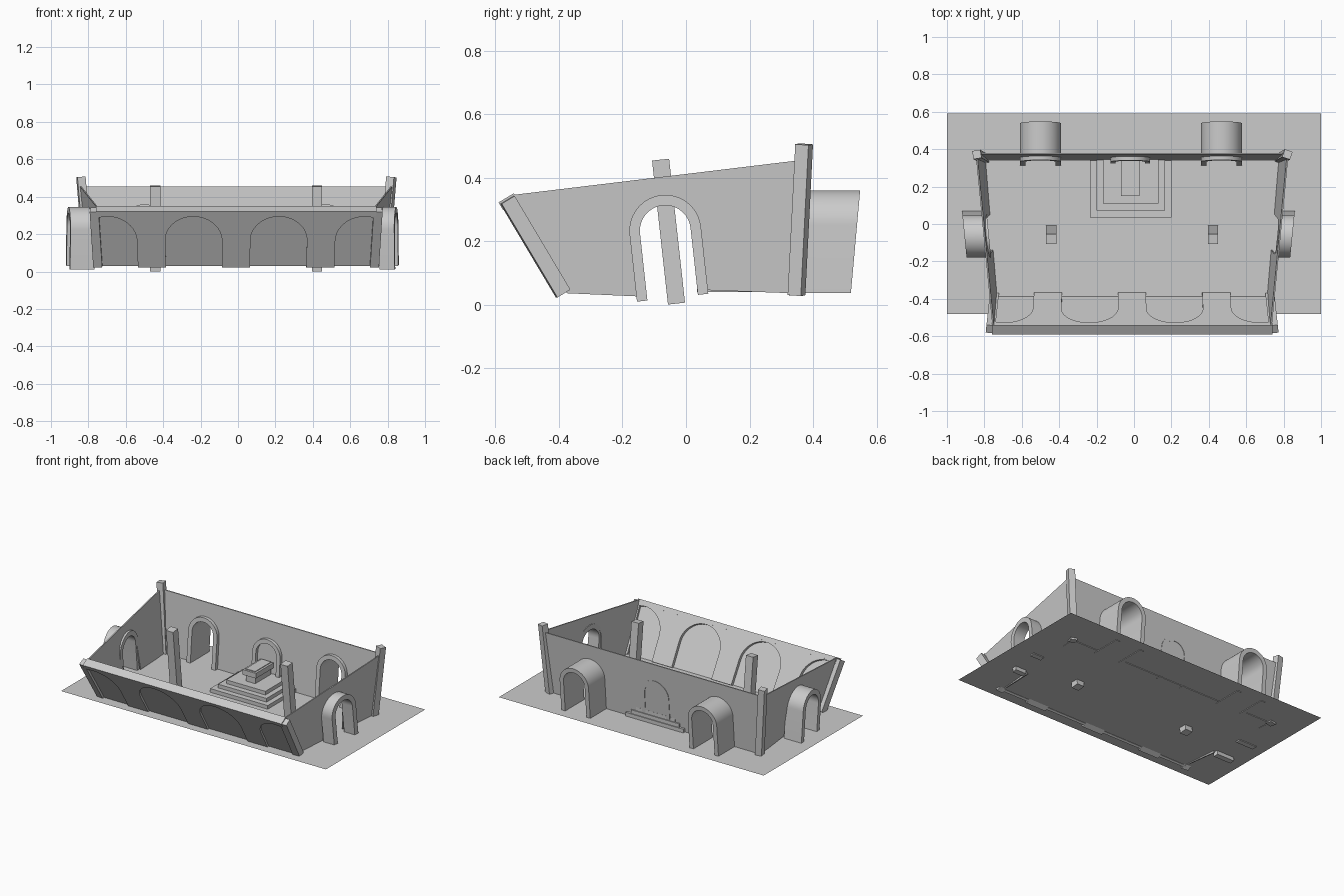
import bpy, bmesh, math
from mathutils import Vector, Matrix

if "Cube" in bpy.data.objects:
    bpy.data.objects.remove(bpy.data.objects["Cube"])

CX = -0.01           # courtyard centre line
GROUND = 0.04
LEAN = math.radians(6.3)
C, S = math.cos(LEAN), math.sin(LEAN)

stone = bpy.data.materials.new("grey_stone")
stone.diffuse_color = (0.6, 0.6, 0.6, 1)
stone.use_nodes = True
stone.node_tree.nodes["Principled BSDF"].inputs["Base Color"].default_value = stone.diffuse_color


def finish(name, bm, smooth=False):
    bmesh.ops.recalc_face_normals(bm, faces=bm.faces)
    me = bpy.data.meshes.new(name)
    bm.to_mesh(me)
    bm.free()
    me.materials.append(stone)
    ob = bpy.data.objects.new(name, me)
    bpy.context.collection.objects.link(ob)
    if smooth:
        bpy.ops.object.select_all(action='DESELECT')
        ob.select_set(True)
        bpy.context.view_layer.objects.active = ob
        bpy.ops.object.shade_smooth_by_angle(angle=math.radians(30))
    return ob


def prism(name, pts, place, w0, w1, smooth=False):
    """Outline (u, v) extruded from depth w0 to w1, placed by a function."""
    bm = bmesh.new()
    a = [bm.verts.new(place(u, v, w0)) for u, v in pts]
    b = [bm.verts.new(place(u, v, w1)) for u, v in pts]
    n = len(pts)
    bm.faces.new(a)
    bm.faces.new(b[::-1])
    for i in range(n):
        j = (i + 1) % n
        bm.faces.new((a[i], b[i], b[j], a[j]))
    return finish(name, bm, smooth)


def box(name, x0, x1, y0, y1, z0, z1):
    return prism(name, [(x0, y0), (x1, y0), (x1, y1), (x0, y1)],
                 lambda u, v, w: Vector((u, v, w)), z0, z1)


def beam(name, p, q, size, roll=0):
    p, q = Vector(p), Vector(q)
    d = q - p
    rot = d.to_track_quat('Z', 'Y').to_matrix().to_4x4()
    m = (Matrix.Translation((p + q) / 2) @ rot @ Matrix.Rotation(roll, 4, 'Z')
         @ Matrix.Diagonal((size, size, d.length, 1)))
    bm = bmesh.new()
    bmesh.ops.create_cube(bm, size=1, matrix=m)
    return finish(name, bm)


def arch(c, r, base, spring, n=24):
    """Arch outline from right foot over the top to left foot."""
    arc = [(c + r * math.cos(math.pi * i / n), spring + r * math.sin(math.pi * i / n))
           for i in range(n + 1)]
    return [(c + r, base)] + arc + [(c - r, base)]


def horseshoe(c, ro, ri, base, spring):
    return arch(c, ro, base, spring) + arch(c, ri, base, spring)[::-1]


# Ground sheet
bm = bmesh.new()
bm.faces.new([bm.verts.new((x, y, GROUND)) for x, y in
              ((-1, -0.48), (1, -0.48), (1, 0.59), (-1, 0.59))])
finish("ground_sheet", bm)

# Front wall: thin panel with an arcade on both faces, leaning outward
def front_place(u, v, w):
    return Vector((CX + u * (1 + 0.06 * v), -0.39 - 0.511 * v - 0.859 * w,
                   GROUND + 0.859 * v - 0.511 * w))

HW, R, SPRING, TOP, FOOT = 0.735, 0.15, 0.16, 0.335, -0.006
outline = [(-HW, TOP)]
for c in (-0.675, -0.225, 0.225, 0.675):
    pts = arch(c, R, FOOT, SPRING)[::-1]
    if c < -0.5:
        h = SPRING + math.sqrt(R * R - (HW + c) ** 2)
        pts = [(-HW, h)] + [p for p in pts if p[0] > -HW]
    elif c > 0.5:
        h = SPRING + math.sqrt(R * R - (HW - c) ** 2)
        pts = [p for p in pts if p[0] < HW] + [(HW, h)]
    outline += pts
outline.append((HW, TOP))
prism("front_arcade", outline, front_place, -0.025, 0.025)
prism("front_panel", [(-HW, FOOT), (HW, FOOT), (HW, TOP), (-HW, TOP)],
      front_place, -0.003, 0.012)
prism("front_top_rail", [(-HW, 0.317), (HW, 0.317), (HW, 0.345), (-HW, 0.345)],
      front_place, -0.028, 0.028)

# Side arches lean forward; same outline drives the wall openings
def lean(u, v):
    return -0.042 + u * C - v * S, 0.022 + u * S + v * C

wall_edge = [(0.335, 0.036), (0.36, 0.455), (-0.55, 0.345), (-0.375, 0.036)]
opening = [lean(u, v) for u, v in arch(0, 0.095, 0.014, 0.212)][::-1]
for side, sx, d0, d1 in (("right", 1, 0.772, 0.853), ("left", -1, 0.782, 0.913)):
    def arch_place(u, v, w):
        y, z = lean(u, v)
        return Vector((sx * (w + 0.1 * y), y, z))

    def wall_place(u, v, w):
        return Vector((CX + sx * (0.755 + 0.085 * u + 0.1 * v + w), u, v))

    prism(side + "_arch", horseshoe(0, 0.113, 0.08, 0, 0.212), arch_place, d0, d1, True)
    prism(side + "_wall", wall_edge + opening, wall_place, -0.004, 0.004)
    # Corner posts
    beam(side + "_front_post", (CX + sx * 0.738, -0.387, 0.035),
         (CX + sx * 0.757, -0.5625, 0.33), 0.048)
    beam(side + "_back_post", (CX + sx * 0.79, 0.348, 0.03),
         (CX + sx * 0.83, 0.372, 0.505), 0.044, math.radians(40))
    # Free-standing pillars
    x = CX + sx * 0.4325
    beam(side + "_pillar", (x, -0.055 + 0.228 * S, 0.23 - 0.228 * C),
         (x, -0.055 - 0.228 * S, 0.23 + 0.228 * C), 0.054)

# Back wall with two tunnel openings
def back_place(u, v, w):
    return Vector((u, 0.335 + 0.08 * v + w, v))

def tunnel_place(u, v, w):
    return Vector((u, 0.31 + 0.09 * v + w, v))

back = [(0.785, 0.036), (0.82, 0.455), (-0.84, 0.455), (-0.805, 0.036)]
for c in (-0.5, 0.468):
    back += arch(c, 0.095, 0.036, 0.25)[::-1]
    prism("back_tunnel", horseshoe(c, 0.109, 0.08, 0.036, 0.251),
          tunnel_place, 0, 0.206, True)
prism("back_wall", back, back_place, 0, 0.008)
prism("blind_arch", horseshoe(-0.02, 0.105, 0.078, 0.036, 0.235),
      back_place, -0.022, 0.011, True)

# Stepped altar
for i in range(3):
    box("altar_step", -0.235 + 0.035 * i, 0.2 - 0.035 * i, 0.035 + 0.037 * i,
        0.365 - 0.006 * i, GROUND + 0.025 * i, GROUND + 0.025 * (i + 1))
box("altar_block", -0.055, 0.015, 0.165, 0.335, 0.115, 0.16)
box("altar_slab", -0.07, 0.03, 0.15, 0.34, 0.16, 0.195)
box("altar_top", -0.056, 0.016, 0.163, 0.335, 0.195, 0.2)
